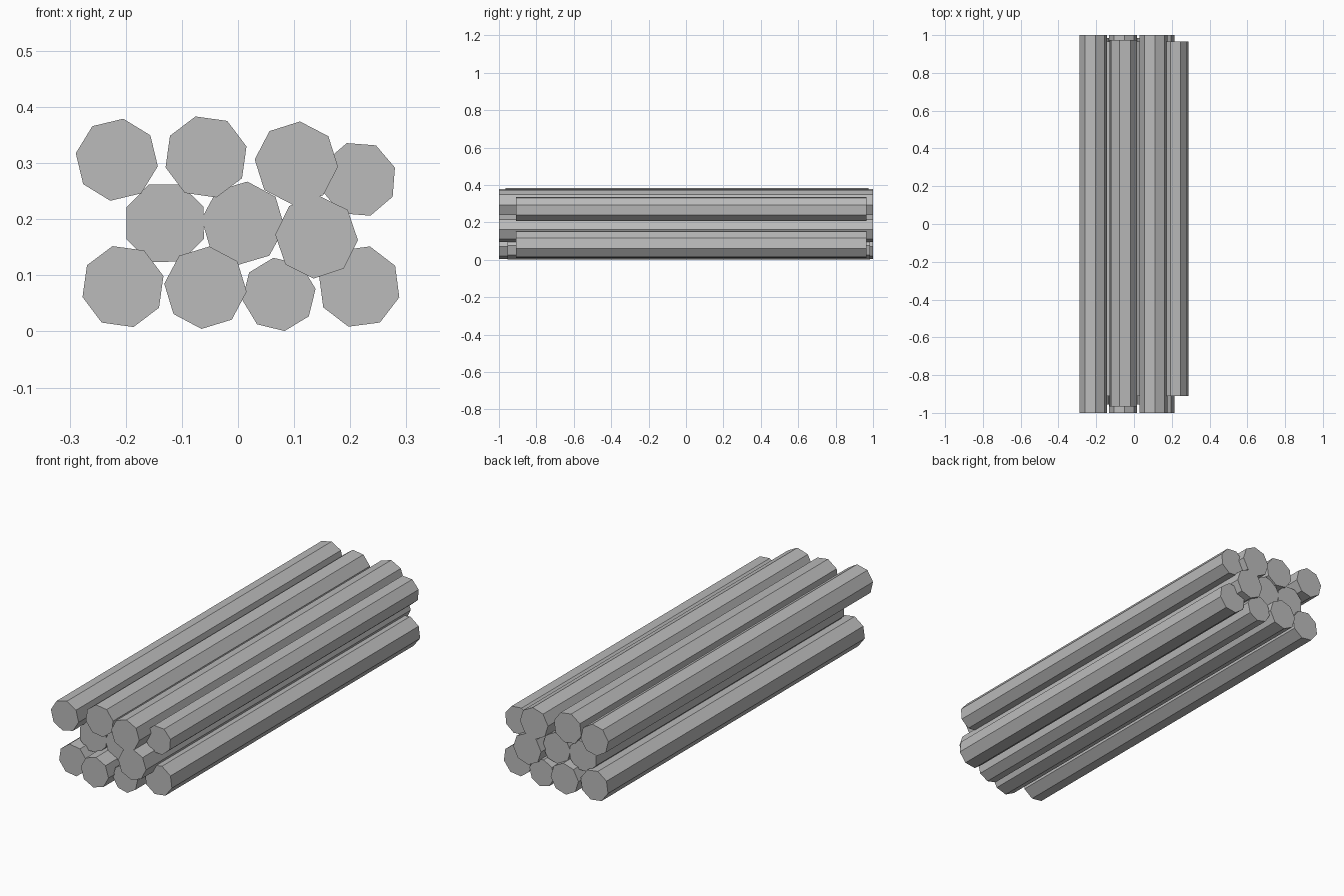
import bpy
import bmesh
from math import cos, sin, pi, radians
from mathutils import Vector

if "Cube" in bpy.data.objects:
    bpy.data.objects.remove(bpy.data.objects["Cube"], do_unlink=True)

# One plain grey for every log
grey = bpy.data.materials.new("log_grey")
grey.use_nodes = True
colour = (0.5, 0.5, 0.5, 1)
grey.diffuse_color = colour
grey.node_tree.nodes["Principled BSDF"].inputs["Base Color"].default_value = colour

SIDES = 8


def add_log(name, x, z, radius, turn, front, back):
    """Octagonal log lying along y, its section turned by some degrees."""
    bm = bmesh.new()
    ring = []
    for i in range(SIDES):
        a = radians(turn) + 2 * pi * i / SIDES
        ring.append(bm.verts.new((radius * cos(a), front, radius * sin(a))))
    cap = bm.faces.new(ring)
    ends = bmesh.ops.extrude_face_region(bm, geom=[cap], use_keep_orig=True)
    moved = [v for v in ends["geom"] if isinstance(v, bmesh.types.BMVert)]
    bmesh.ops.translate(bm, vec=Vector((0, back - front, 0)), verts=moved)
    bmesh.ops.recalc_face_normals(bm, faces=bm.faces)
    mesh = bpy.data.meshes.new(name)
    bm.to_mesh(mesh)
    bm.free()
    mesh.materials.append(grey)
    log = bpy.data.objects.new(name, mesh)
    log.location = (x, 0, z)
    bpy.context.collection.objects.link(log)


# End positions shared by several logs
full = (-1, 1)
trimmed = (-0.955, 0.985)
short = (-0.91, 0.965)

# Top row
add_log("top_log_far_right", -0.216, 0.306, 0.074, 36, *full)
add_log("top_log_right", -0.057, 0.311, 0.0745, 14.5, -0.965, 0.975)
add_log("top_log_left", 0.104, 0.300, 0.0745, 40, *full)
add_log("top_log_far_left", 0.215, 0.271, 0.068, 18, *short)

# Middle row
add_log("middle_log_right", -0.13, 0.193, 0.0745, 23, *short)
add_log("middle_log_centre", 0.009, 0.193, 0.0745, 39, *short)
add_log("middle_log_left", 0.14, 0.168, 0.0738, 41, *full)

# Bottom row
add_log("bottom_log_far_right", -0.205, 0.08, 0.0745, 14.5, *trimmed)
add_log("bottom_log_right", -0.058, 0.078, 0.0738, 39.5, *full)
add_log("bottom_log_left", 0.073, 0.066, 0.066, 8.6, *trimmed)
add_log("bottom_log_far_left", 0.216, 0.08, 0.074, 30, *short)
